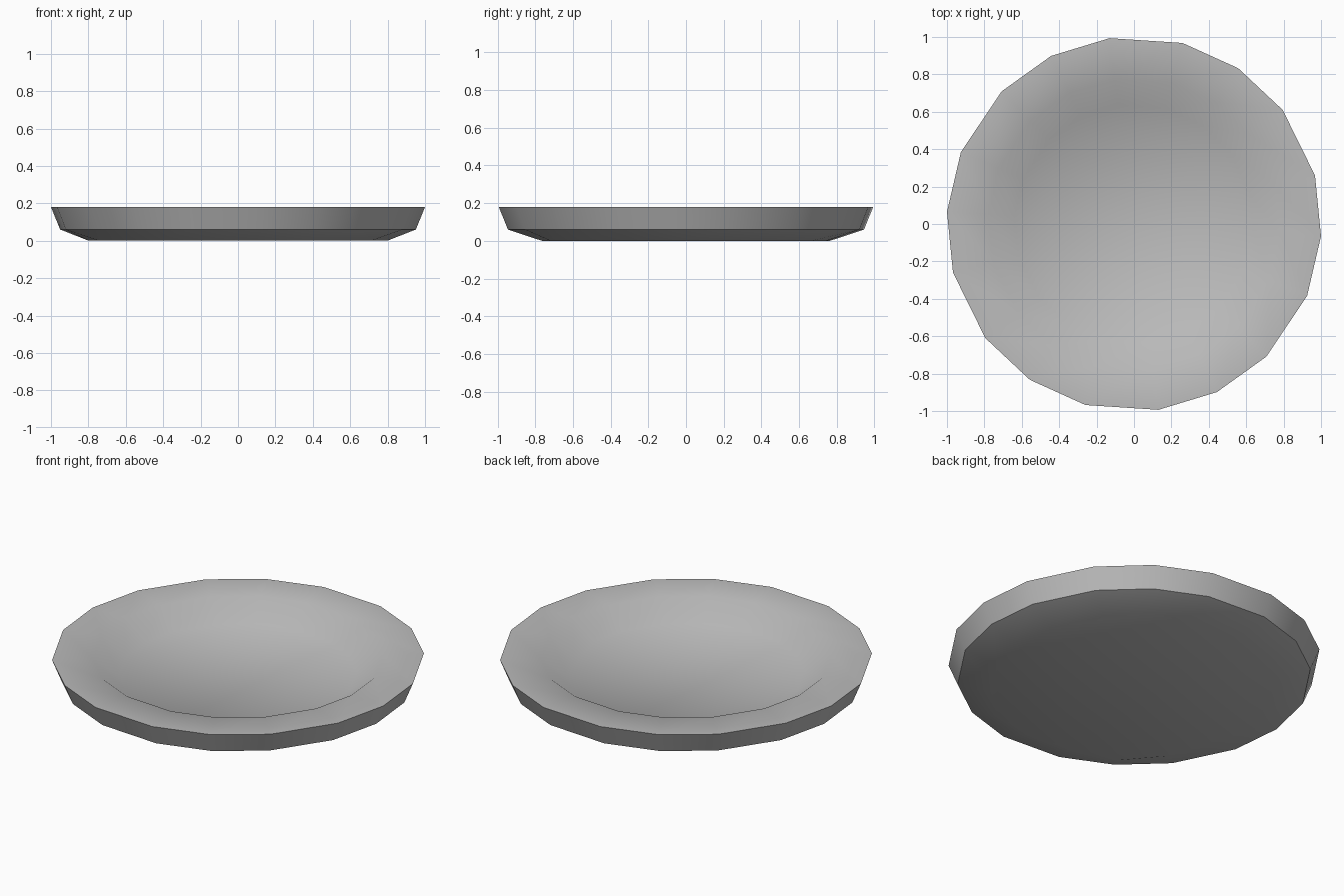
import bpy
import bmesh
from math import cos, sin, radians

cube = bpy.data.objects.get("Cube")
if cube:
    bpy.data.objects.remove(cube, do_unlink=True)

# Single stone grey colour
grey = bpy.data.materials.new("stone_grey")
grey.use_nodes = True
colour = (0.50, 0.50, 0.50, 1)
grey.diffuse_color = colour
grey.node_tree.nodes["Principled BSDF"].inputs["Base Color"].default_value = colour

# Six groups of three corners, slightly unevenly spaced around the dish
angles = [radians(60 * k + step) for k in range(6) for step in (-22.5, -3.75, 15)]

# Profile from underside to inner floor: corner radius, middle radius, height
profile = [
    (0.77, 0.80, 0.0),     # base
    (0.953, 0.953, 0.06),  # lower edge
    (1.002, 1.002, 0.18),  # outer rim
    (0.782, 0.782, 0.18),  # inner rim
    (0.64, 0.64, 0.08),    # floor edge
]

# Dish body
bm = bmesh.new()
rings = []
for corner, middle, z in profile:
    ring = []
    for i, a in enumerate(angles):
        r = middle if i % 3 == 1 else corner
        ring.append(bm.verts.new((r * cos(a), r * sin(a), z)))
    rings.append(ring)

n = len(angles)
for low, high in zip(rings, rings[1:]):
    for i in range(n):
        j = (i + 1) % n
        bm.faces.new((low[i], low[j], high[j], high[i]))
bm.faces.new(list(reversed(rings[0])))
bm.faces.new(rings[-1])
bmesh.ops.recalc_face_normals(bm, faces=bm.faces)

mesh = bpy.data.meshes.new("shallow_dish")
bm.to_mesh(mesh)
bm.free()
mesh.materials.append(grey)
dish = bpy.data.objects.new("shallow_dish", mesh)
bpy.context.collection.objects.link(dish)

# Smooth sides with crisp rim edges
bpy.ops.object.select_all(action='DESELECT')
dish.select_set(True)
bpy.context.view_layer.objects.active = dish
bpy.ops.object.shade_smooth_by_angle(angle=radians(40))
